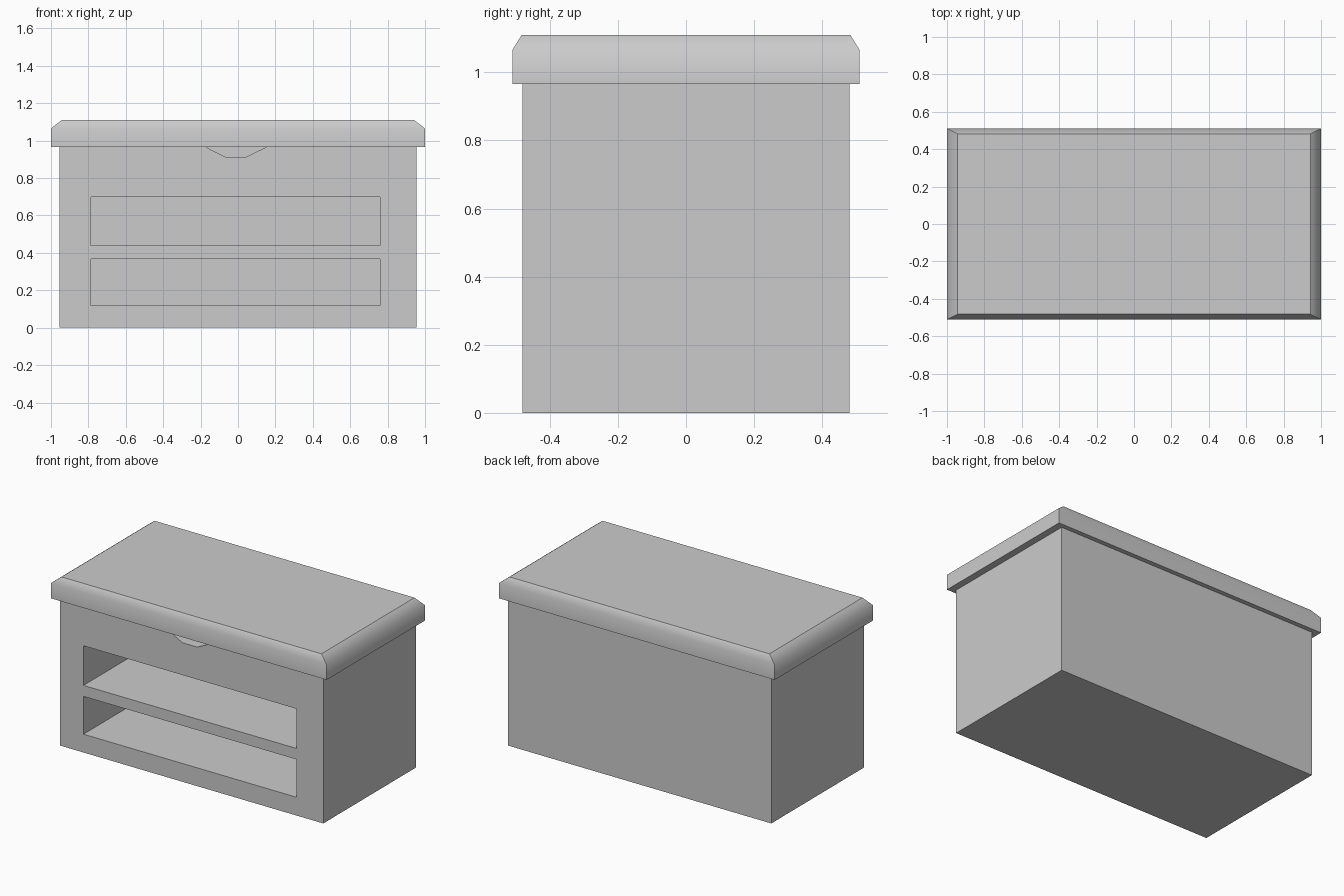
import bpy, bmesh

if "Cube" in bpy.data.objects:
    bpy.data.objects.remove(bpy.data.objects["Cube"])


def make_object(name, bm):
    bmesh.ops.recalc_face_normals(bm, faces=bm.faces[:])
    mesh = bpy.data.meshes.new(name)
    bm.to_mesh(mesh)
    bm.free()
    obj = bpy.data.objects.new(name, mesh)
    bpy.context.collection.objects.link(obj)
    return obj


def prism(name, profile, y0, y1):
    """Extrude an (x, z) profile from y0 to y1."""
    bm = bmesh.new()
    face = bm.faces.new([bm.verts.new((x, y0, z)) for x, z in profile])
    ext = bmesh.ops.extrude_face_region(bm, geom=[face])
    moved = [v for v in ext["geom"] if isinstance(v, bmesh.types.BMVert)]
    bmesh.ops.translate(bm, verts=moved, vec=(0, y1 - y0, 0))
    return make_object(name, bm)


def rect(x0, x1, z0, z1):
    return [(x0, z0), (x1, z0), (x1, z1), (x0, z1)]


def cut(target, cutter):
    cutter.hide_render = True
    cutter.hide_viewport = True
    cutter.display_type = 'WIRE'
    mod = target.modifiers.new(cutter.name, 'BOOLEAN')
    mod.operation = 'DIFFERENCE'
    mod.solver = 'EXACT'
    mod.object = cutter


# Cabinet body
BODY_TOP = 0.965
body = prism("cabinet_body", rect(-0.955, 0.955, 0, BODY_TOP), -0.48, 0.48)

# Two open shelf compartments
for name, z0, z1 in (("lower_shelf_cutter", 0.12, 0.368),
                     ("upper_shelf_cutter", 0.44, 0.70)):
    cut(body, prism(name, rect(-0.785, 0.76, z0, z1), -0.6, 0.42))

# Finger notch under the lid
notch = [(-0.17, BODY_TOP), (-0.065, 0.912), (0.04, 0.912),
         (0.15, BODY_TOP), (0.15, 1.05), (-0.17, 1.05)]
cut(body, prism("finger_notch_cutter", notch, -0.6, -0.40))

# Lid: slab with a bevelled upper rim, rolled smoothly from side to bevel
RIM = 1.065
bm = bmesh.new()
rings = []
for hx, hy, z in ((1.0, 0.51, BODY_TOP), (1.0, 0.51, RIM), (0.943, 0.482, 1.11)):
    rings.append([bm.verts.new((sx * hx, sy * hy, z))
                  for sx, sy in ((-1, -1), (1, -1), (1, 1), (-1, 1))])
bm.faces.new(rings[0][::-1])
bm.faces.new(rings[-1])
for a, b in zip(rings, rings[1:]):
    for i in range(4):
        j = (i + 1) % 4
        bm.faces.new((a[i], a[j], b[j], b[i]))
for f in bm.faces:
    f.smooth = True
for e in bm.edges:
    e.smooth = all(abs(v.co.z - RIM) < 1e-4 for v in e.verts)
make_object("lid", bm)
